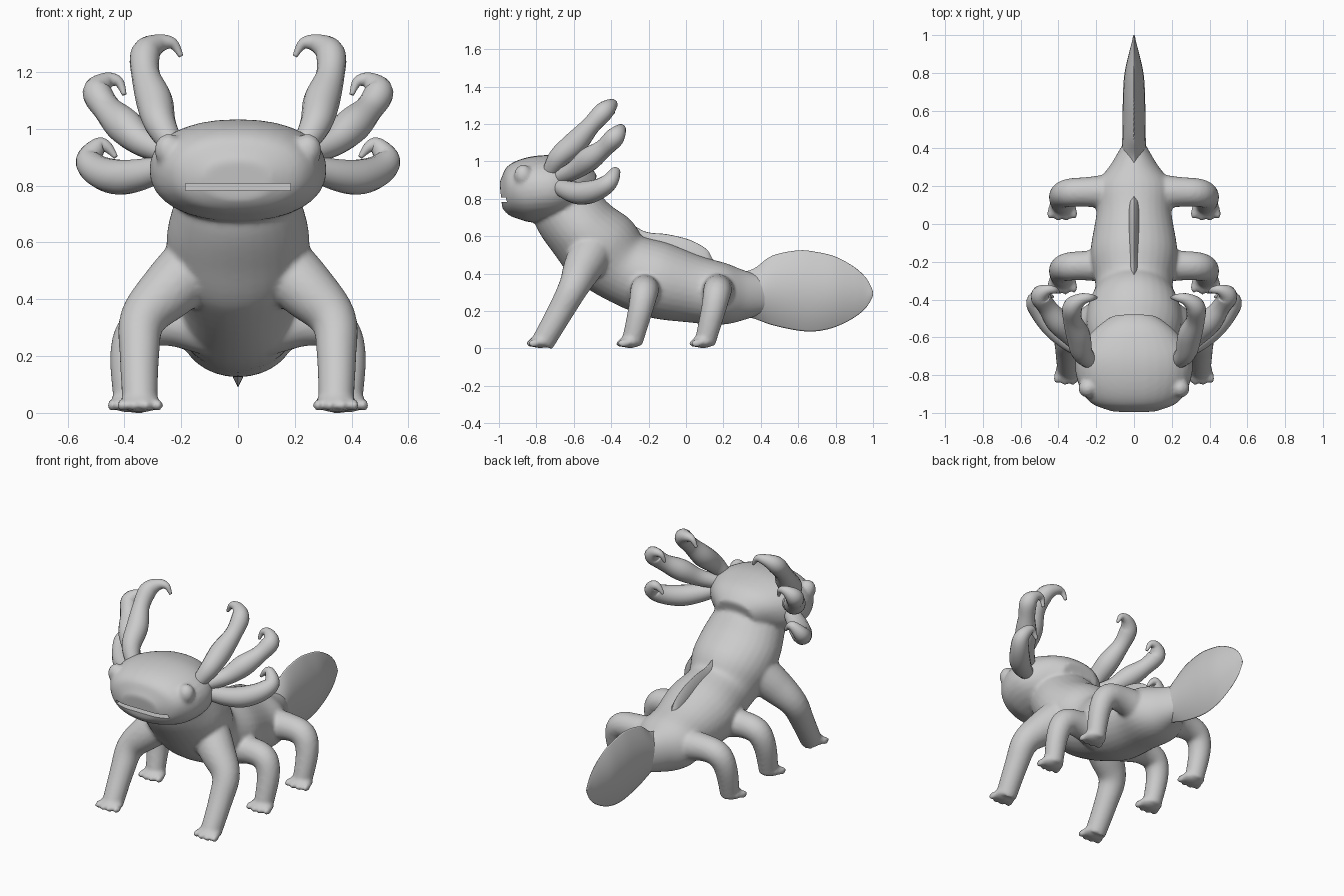
import bpy, bmesh, math
from mathutils import Vector, Matrix

cube = bpy.data.objects.get("Cube")
if cube:
    bpy.data.objects.remove(cube, do_unlink=True)

skin = bpy.data.materials.new("plain grey skin")
skin.use_nodes = True
skin.diffuse_color = (0.6, 0.6, 0.6, 1)
skin.node_tree.nodes["Principled BSDF"].inputs["Base Color"].default_value = (0.6, 0.6, 0.6, 1)


def smooth_path(pts, steps=5):
    """Catmull-Rom through tuples of any length."""
    p = [pts[0]] + list(pts) + [pts[-1]]
    out = []
    for i in range(1, len(p) - 2):
        for k in range(steps):
            t = k / steps
            out.append([0.5 * (2 * b + (c - a) * t + (2 * a - 5 * b + 4 * c - d) * t * t
                               + (3 * b - a - 3 * c + d) * t ** 3)
                        for a, b, c, d in zip(*p[i - 1:i + 3])])
    return out + [list(pts[-1])]


def skin_rings(bm, rings):
    """Join rings of points into a closed surface."""
    loops = [[bm.verts.new(v) for v in ring] for ring in rings]
    n = len(loops[0])
    for a, b in zip(loops, loops[1:]):
        for i in range(n):
            j = (i + 1) % n
            bm.faces.new((a[i], a[j], b[j], b[i]))
    bm.faces.new(loops[0][::-1])
    bm.faces.new(loops[-1])


def tube(bm, pts, n=20, power=1.0, mirror=1):
    """Loft ellipses along a path of (x, y, z, width, height)."""
    path = smooth_path(pts)
    pos = [Vector((p[0] * mirror, p[1], p[2])) for p in path]
    side, rings = None, []
    for i, p in enumerate(path):
        t = (pos[min(i + 1, len(pos) - 1)] - pos[max(i - 1, 0)]).normalized()
        if side is None:
            side = Vector((1, 0, 0)) if abs(t.x) < 0.7 else Vector((0, 1, 0))
        side = (side - t * side.dot(t)).normalized()
        up = t.cross(side)
        ring = []
        for k in range(n):
            c, s = math.cos(math.tau * k / n), math.sin(math.tau * k / n)
            c = math.copysign(abs(c) ** power, c)
            s = math.copysign(abs(s) ** power, s)
            ring.append(pos[i] + side * c * p[3] + up * s * p[-1])
        rings.append(ring)
    skin_rings(bm, rings)


def ball(bm, centre, size):
    bmesh.ops.create_uvsphere(bm, u_segments=16, v_segments=10, radius=1,
                              matrix=Matrix.Translation(centre) @ Matrix.Diagonal((*size, 1)))


def blade(bm, stations):
    """Thin upright fin from (y, top, bottom, half thickness)."""
    rings = []
    for y, top, low, w in smooth_path(stations):
        mid, h = (top + low) / 2, (top - low) / 2
        rings.append([(w * math.sin(a) * abs(math.sin(a)), y, mid + h * math.cos(a))
                      for a in (math.tau * k / 24 for k in range(24))])
    skin_rings(bm, rings)


def finish(name, bm):
    bmesh.ops.recalc_face_normals(bm, faces=bm.faces)
    me = bpy.data.meshes.new(name)
    bm.to_mesh(me)
    bm.free()
    ob = bpy.data.objects.new(name, me)
    bpy.context.collection.objects.link(ob)
    me.materials.append(skin)
    for f in me.polygons:
        f.use_smooth = True
    return ob


# Body, head and legs, blended into one skin
bm = bmesh.new()
tube(bm, [(0, .44, .29, .05, .09), (0, .32, .285, .12, .13), (0, .2, .29, .2, .165),
          (0, .05, .315, .2, .18), (0, -.15, .365, .23, .205), (0, -.33, .43, .205, .195),
          (0, -.45, .53, .245, .22), (0, -.55, .63, .25, .2), (0, -.63, .73, .225, .19),
          (0, -.68, .82, .2, .17)], n=32)
tube(bm, [(0, -.99, .82, .12, .07), (0, -.95, .825, .22, .125), (0, -.88, .84, .28, .165),
          (0, -.78, .853, .31, .178), (0, -.68, .86, .3, .17), (0, -.58, .86, .23, .14),
          (0, -.5, .84, .13, .09)], n=32, power=.9)

front_leg = [(.13, -.49, .54, .12), (.24, -.55, .435, .105), (.335, -.6, .33, .082),
             (.347, -.67, .2, .07), (.345, -.77, .025, .062)]
back_leg = [(.1, -.22, .3, .1), (.24, -.22, .315, .08), (.345, -.225, .295, .075),
            (.385, -.245, .2, .066), (.38, -.29, .025, .056)]
for s in (1, -1):
    ball(bm, (s * .245, -.87, .925), (.05, .05, .058))
    for leg, shift in ((front_leg, 0), (back_leg, 0), (back_leg, .39)):
        pts = [(x, y + shift, z, r) for x, y, z, r in leg]
        tube(bm, pts, mirror=s)
        fx, fy = pts[-1][:2]
        ball(bm, (s * fx, fy - .01, .035), (.074, .06, .034))
        for k in range(4):
            off = (k - 1.5) * .042
            ball(bm, (s * (fx + off), fy - .06 + abs(off) * .25, .027), (.019, .032, .021))
body = finish("body_head_and_legs", bm)

remesh = body.modifiers.new("blend", 'REMESH')
remesh.mode = 'VOXEL'
remesh.voxel_size = .011
remesh.use_smooth_shade = True
relax = body.modifiers.new("relax", 'SMOOTH')
relax.factor, relax.iterations = .5, 6

# Mouth slit
bm = bmesh.new()
bmesh.ops.create_cube(bm, size=1, matrix=Matrix.Translation((0, -.97, .795))
                      @ Matrix.Diagonal((.37, .16, .024, 1)))
cutter = finish("mouth_cutter", bm)
cutter.hide_render = True
cut = body.modifiers.new("mouth", 'BOOLEAN')
cut.operation, cut.object, cut.solver = 'DIFFERENCE', cutter, 'EXACT'
bpy.context.view_layer.update()
result = bpy.data.meshes.new_from_object(body.evaluated_get(bpy.context.evaluated_depsgraph_get()))
body.modifiers.clear()
body.data = result
bpy.data.objects.remove(cutter, do_unlink=True)
bpy.context.view_layer.objects.active = body
body.select_set(True)
bpy.ops.object.shade_smooth_by_angle(angle=math.radians(50))

# Three hooked gill stalks on each side
gills = {
    "upper": [(.23, -.73, .94, .04), (.275, -.68, 1.02, .056), (.295, -.59, 1.1, .064),
              (.325, -.51, 1.19, .05), (.325, -.44, 1.265, .052), (.28, -.4, 1.3, .034),
              (.23, -.39, 1.3, .02), (.2, -.39, 1.255, .008)],
    "middle": [(.23, -.69, .91, .04), (.33, -.6, .95, .05), (.4, -.52, 1.01, .064),
               (.46, -.44, 1.07, .05), (.495, -.38, 1.13, .052), (.46, -.35, 1.17, .03),
               (.42, -.35, 1.165, .018), (.4, -.36, 1.12, .008)],
    "lower": [(.24, -.69, .87, .04), (.34, -.62, .84, .055), (.42, -.55, .83, .062),
              (.49, -.47, .85, .056), (.525, -.41, .89, .046), (.49, -.38, .94, .03),
              (.46, -.38, .935, .02), (.43, -.385, .9, .008)],
}
for level, pts in gills.items():
    for side, s in (("left", 1), ("right", -1)):
        bm = bmesh.new()
        tube(bm, pts, n=16, mirror=s)
        finish(f"{side}_{level}_gill", bm)

# Paddle tail and back ridge
bm = bmesh.new()
blade(bm, [(.26, .4, .18, .05), (.36, .425, .16, .065), (.46, .495, .125, .062),
           (.6, .524, .095, .06), (.7, .515, .092, .058), (.8, .49, .115, .05),
           (.9, .435, .165, .028), (.96, .38, .215, .012), (.99, .33, .26, .006),
           (1, .3, .285, .003)])
finish("paddle_tail", bm)

bm = bmesh.new()
blade(bm, [(-.55, .8, .7, .01), (-.42, .775, .6, .02), (-.32, .69, .5, .025),
           (-.22, .625, .45, .03), (-.1, .61, .42, .03), (.02, .58, .4, .03),
           (.11, .53, .38, .025), (.15, .47, .37, .015), (.22, .44, .36, .01)])
finish("back_ridge", bm)
